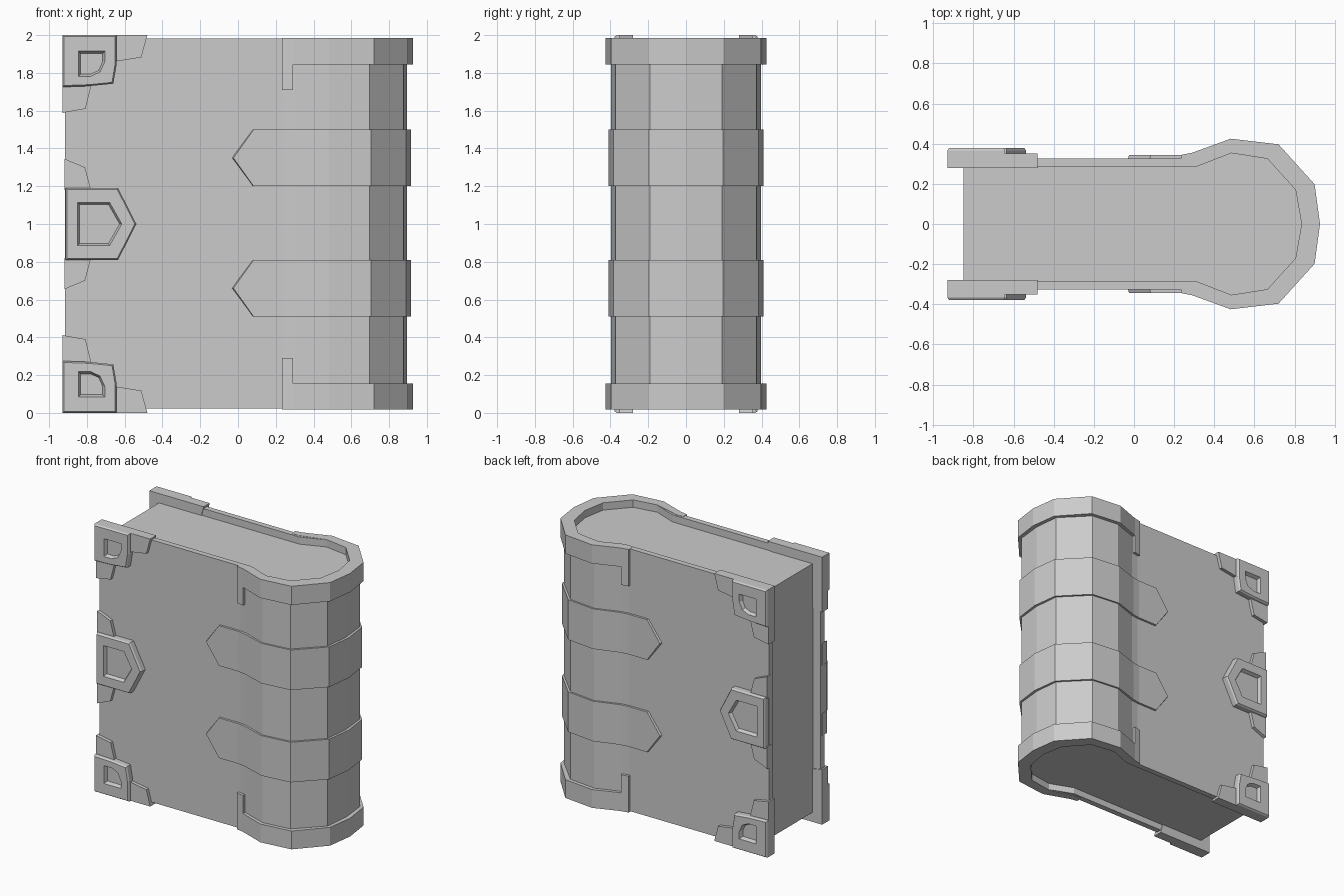
import bpy, bmesh

if "Cube" in bpy.data.objects:
    bpy.data.objects.remove(bpy.data.objects["Cube"])


def loft(name, rings):
    """Skin a stack of equal-length point rings and cap both ends."""
    bm = bmesh.new()
    vs = [[bm.verts.new(p) for p in r] for r in rings]
    n = len(rings[0])
    for a, b in zip(vs, vs[1:]):
        for i in range(n):
            j = (i + 1) % n
            bm.faces.new((a[i], a[j], b[j], b[i]))
    bm.faces.new(vs[0])
    bm.faces.new(vs[-1])
    bmesh.ops.remove_doubles(bm, verts=bm.verts, dist=0.0005)
    bmesh.ops.recalc_face_normals(bm, faces=bm.faces)
    me = bpy.data.meshes.new(name)
    bm.to_mesh(me)
    bm.free()
    ob = bpy.data.objects.new(name, me)
    bpy.context.collection.objects.link(ob)
    return ob


def wrap(name, outer, inner, spans):
    """Strip around the spine: half profiles (x, y) ending on y = 0, with z spans."""
    half = [[(*o, z0), (*o, z1), (*i, z1), (*i, z0)]
            for o, i, (z0, z1) in zip(outer, inner, spans)]
    other = [[(x, -y, z) for x, y, z in r] for r in half[-2::-1]]
    return loft(name, half + other)


def shrink(poly, d):
    """Pull a polygon toward its bounding centre by d."""
    xs, zs = [p[0] for p in poly], [p[1] for p in poly]
    cx, cz = (min(xs) + max(xs)) / 2, (min(zs) + max(zs)) / 2
    kx = 1 - 2 * d / (max(xs) - min(xs))
    kz = 1 - 2 * d / (max(zs) - min(zs))
    return [(cx + (x - cx) * kx, cz + (z - cz) * kz) for x, z in poly]


def plate(name, layers, sy, flip=False):
    """Stack of (polygon, y) layers on the front or back cover, optionally flipped in z."""
    return loft(name, [[(x, sy * y, 2 - z if flip else z) for x, z in poly]
                       for poly, y in layers])


def framed(outer, hole):
    return [(outer, 0.28), (outer, 0.366), (shrink(outer, 0.008), 0.378),
            (hole, 0.378), (shrink(hole, 0.012), 0.352)]


# Page block
inner_spine = [(0.31, 0.285), (0.485, 0.353), (0.665, 0.325), (0.805, 0.17), (0.835, 0)]
pages = [(-0.85, 0.285)] + inner_spine
outline = pages + [(x, -y) for x, y in pages[-2::-1]]
loft("page_block", [[(x, y, z) for x, y in outline] for z in (0.07, 1.93)])

# Cover shell with faceted spine
spine = [(0.30, 0.335), (0.482, 0.398), (0.695, 0.373), (0.875, 0.19), (0.895, 0)]
wrap("cover", [(-0.915, 0.327), (0.24, 0.327)] + spine,
     [(-0.915, 0.285), (0.24, 0.285)] + inner_spine, [(0.022, 1.983)] * 7)

# Raised spine bands with pointed ends
band_spine = [(0.30, 0.352), (0.482, 0.41), (0.705, 0.385), (0.89, 0.195), (0.915, 0)]
for label, zc in (("lower", 0.66), ("upper", 1.35)):
    hs = [0, 0.15, 0.15] + [0.15] * 5
    wrap(label + "_spine_band",
         [(-0.024, 0.343), (0.083, 0.343), (0.24, 0.343)] + band_spine,
         [(-0.034, 0.32), (0.078, 0.32), (0.24, 0.31)] + inner_spine,
         [(zc - h, zc + h) for h in hs])

# Head and tail caps with hooked tabs
cap_spine = [(0.482, 0.425), (0.72, 0.397), (0.90, 0.198), (0.927, 0)]
cap_outer = [(0.233, 0.344), (0.29, 0.355), (0.2901, 0.355)] + cap_spine
cap_inner = [(0.233, 0.30), (0.29, 0.30), (0.2901, 0.30)] + inner_spine[1:]
lows = [1.71, 1.71] + [1.845] * 5
wrap("head_cap", cap_outer, cap_inner, [(z, 1.985) for z in lows])
wrap("tail_cap", cap_outer, cap_inner, [(0.018, 2 - z) for z in lows])

# Corner guard and clasp outlines (x, z)
corner = [(-0.93, 2), (-0.642, 2), (-0.642, 1.85), (-0.66, 1.743), (-0.79, 1.73), (-0.93, 1.725)]
corner_hole = [(-0.845, 1.915), (-0.705, 1.915), (-0.705, 1.86),
               (-0.73, 1.805), (-0.78, 1.782), (-0.845, 1.782)]
top_leaf = [(-0.70, 2), (-0.48, 2), (-0.512, 1.882), (-0.70, 1.852)]
side_leaf = [(-0.93, 1.80), (-0.78, 1.80), (-0.78, 1.72), (-0.808, 1.61), (-0.93, 1.588)]
clasp = [(-0.912, 1.19), (-0.635, 1.19), (-0.538, 1), (-0.635, 0.81), (-0.912, 0.81)]
clasp_hole = [(-0.85, 1.115), (-0.68, 1.115), (-0.615, 1), (-0.68, 0.885), (-0.85, 0.885)]
clasp_leaf = [(-0.918, 1.345), (-0.81, 1.30), (-0.778, 1.18), (-0.918, 1.18)]

for side, sy in (("front", -1), ("back", 1)):
    plate(side + "_clasp_plate", [(clasp, 0.30)] + framed(clasp, clasp_hole)[1:], sy)
    for end, flip in (("upper", False), ("lower", True)):
        tag = f"{side}_{end}_"
        plate(tag + "corner_guard", framed(corner, corner_hole), sy, flip)
        for part, leaf, y0 in (("corner_top_leaf", top_leaf, 0.28),
                               ("corner_side_leaf", side_leaf, 0.28),
                               ("clasp_leaf", clasp_leaf, 0.30)):
            plate(tag + part, [(leaf, y0), (leaf, 0.352)], sy, flip)
